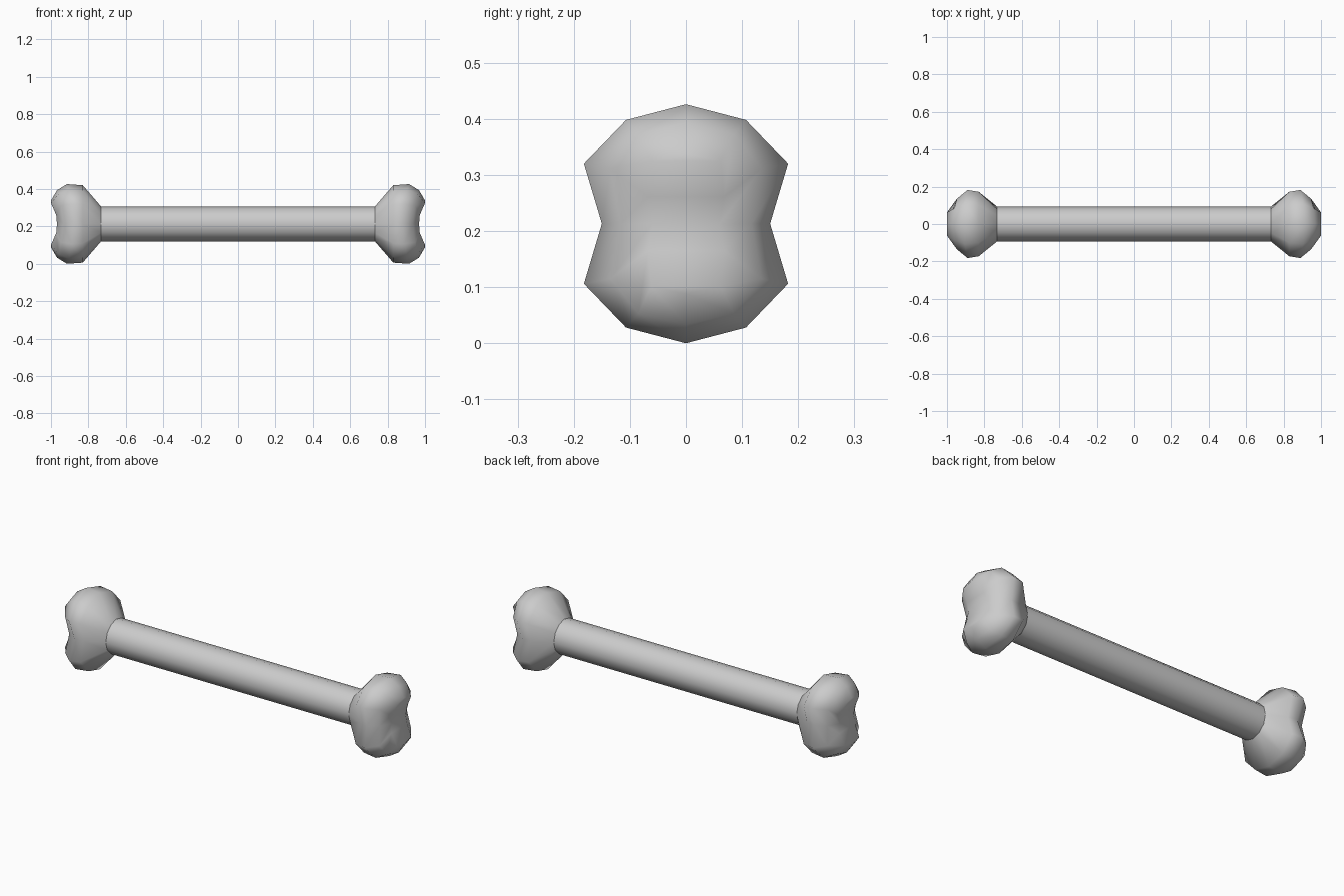
import bpy, bmesh, math

if "Cube" in bpy.data.objects:
    bpy.data.objects.remove(bpy.data.objects["Cube"])

CZ = 0.213   # height of the bone axis
R = 0.093    # shaft radius


def finish(name, bm):
    bmesh.ops.recalc_face_normals(bm, faces=bm.faces)
    for f in bm.faces:
        f.smooth = True
    me = bpy.data.meshes.new(name)
    bm.to_mesh(me)
    bm.free()
    ob = bpy.data.objects.new(name, me)
    bpy.context.collection.objects.link(ob)
    return ob


def full_ring(bm, quarter):
    """Twelve vertices from a quarter section of four (x, y, z) points."""
    half = quarter + [(x, y, -z) for x, y, z in quarter[2::-1]]
    loop = half + [(x, -y, z) for x, y, z in half[5:0:-1]]
    return [bm.verts.new((x, y, CZ + z)) for x, y, z in loop]


def bridge(bm, a, b):
    n = len(a)
    for i in range(n):
        j = (i + 1) % n
        bm.faces.new((a[i], a[j], b[j], b[i]))


def circle(x):
    return [(x, R * math.sin(i * math.pi / 6), R * math.cos(i * math.pi / 6))
            for i in range(4)]


# Shaft: twelve-sided tube, its open ends meeting the knobs
bm = bmesh.new()
bridge(bm, full_ring(bm, circle(-0.732)), full_ring(bm, circle(0.732)))
finish("shaft", bm)

# Knobbed end: quarter sections lofted outwards, two lobes and a groove
sections = [
    circle(0.732),
    [(0.83, 0, 0.207), (0.83, 0.10, 0.180), (0.83, 0.172, 0.104), (0.83, 0.142, 0)],
    [(0.915, 0, 0.213), (0.905, 0.107, 0.185), (0.89, 0.182, 0.107), (0.88, 0.15, 0)],
    [(0.968, 0, 0.180), (0.96, 0.085, 0.160), (0.947, 0.135, 0.098), (0.935, 0.117, 0)],
    [(1.0, 0, 0.125), (1.0, 0.062, 0.112), (0.972, 0.068, 0.048), (0.968, 0.06, 0)],
]
bm = bmesh.new()
rings = [full_ring(bm, s) for s in sections]
for a, b in zip(rings, rings[1:]):
    bridge(bm, a, b)

# Cap rows run from side to side across the end
c = rings[-1]
bm.faces.new((c[0], c[1], c[11]))
for i in range(1, 5):
    bm.faces.new((c[i], c[i + 1], c[11 - i], c[12 - i]))
bm.faces.new((c[5], c[6], c[7]))
ends = finish("knobbed_ends", bm)
mirror = ends.modifiers.new("mirror", 'MIRROR')
mirror.use_axis = (True, False, False)
mirror.use_mirror_merge = False
